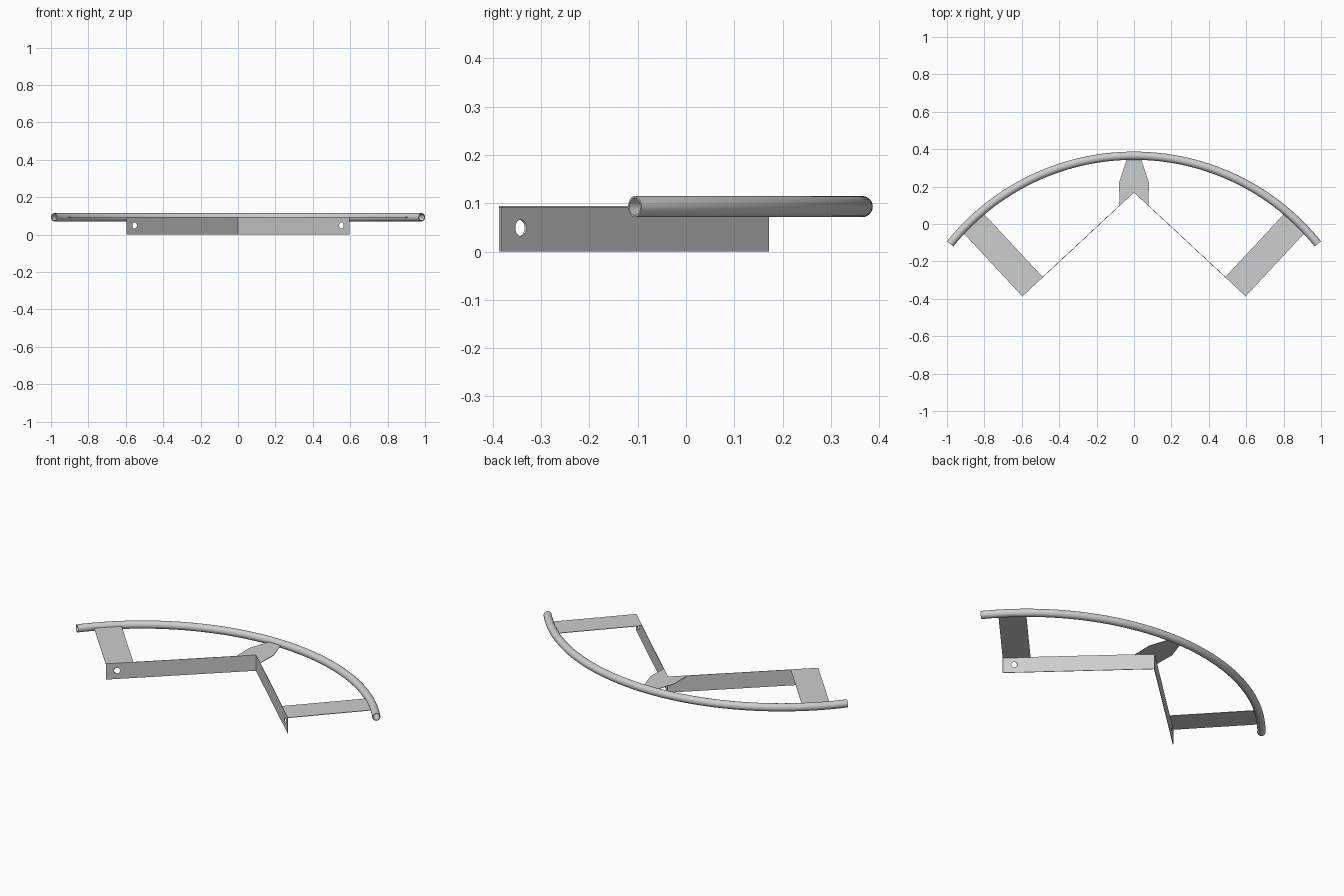
import bpy, bmesh
from math import sin, cos, pi, asin
from mathutils import Vector

if "Cube" in bpy.data.objects:
    bpy.data.objects.remove(bpy.data.objects["Cube"])

steel = bpy.data.materials.new("galvanised grey")
steel.diffuse_color = (0.60, 0.62, 0.62, 1)
steel.use_nodes = True
steel.node_tree.nodes["Principled BSDF"].inputs["Base Color"].default_value = steel.diffuse_color


def finish(name, bm):
    bmesh.ops.recalc_face_normals(bm, faces=bm.faces)
    me = bpy.data.meshes.new(name)
    bm.to_mesh(me)
    bm.free()
    me.materials.append(steel)
    ob = bpy.data.objects.new(name, me)
    bpy.context.collection.objects.link(ob)
    return ob


def sheet(name, loops, offset):
    """Flat sheet from an outline (and hole loops), thickened along offset."""
    bm = bmesh.new()
    edges = []
    for pts in loops:
        vs = [bm.verts.new(p) for p in pts]
        edges += [bm.edges.new((vs[i - 1], vs[i])) for i in range(len(vs))]
    bmesh.ops.triangle_fill(bm, edges=edges, use_beauty=True)
    ext = bmesh.ops.extrude_face_region(bm, geom=bm.faces[:], use_keep_orig=True)
    moved = [g for g in ext["geom"] if isinstance(g, bmesh.types.BMVert)]
    bmesh.ops.translate(bm, verts=moved, vec=offset)
    return finish(name, bm)


# Curved hollow rail
R, CY, ZC = 1.261, -0.896, 0.093
A = asin(0.983 / R)
SEG, SIDES = 64, 24
bm = bmesh.new()
walls = []
for r in (0.022, 0.018):
    rings = []
    for i in range(SEG + 1):
        a = -A + 2 * A * i / SEG
        ring = []
        for j in range(SIDES):
            t = 2 * pi * j / SIDES
            d = R + r * cos(t)
            ring.append(bm.verts.new((d * sin(a), CY + d * cos(a), ZC + r * sin(t))))
        rings.append(ring)
    for p, q in zip(rings, rings[1:]):
        for j in range(SIDES):
            bm.faces.new((p[j - 1], p[j], q[j], q[j - 1]))
    walls.append(rings)
for end in (0, -1):
    o, n = walls[0][end], walls[1][end]
    for j in range(SIDES):
        bm.faces.new((o[j - 1], o[j], n[j], n[j - 1]))
rail = finish("curved_rail", bm)
bpy.context.view_layer.objects.active = rail
rail.select_set(True)
bpy.ops.object.shade_smooth_by_angle()

# V-shaped mounting plates and end arms, mirrored left and right
TOP, T = 0.094, 0.003
apex, tip = Vector((0, 0.168)), Vector((0.597, -0.387))
d = (tip - apex).normalized()
n = Vector((-d.y, d.x))
for side, s in (("left", -1), ("right", 1)):
    def P(v, z):
        return (s * v.x, v.y, z)
    hole_c = tip - d * 0.060
    hole = [P(hole_c + d * 0.017 * cos(k * pi / 12), 0.049 + 0.017 * sin(k * pi / 12))
            for k in range(24)]
    sheet(side + "_mounting_plate",
          [[P(apex, 0), P(tip, 0), P(tip, TOP), P(apex, TOP)], hole], (0, 0.004, 0))
    inner = tip - d * 0.15
    sheet(side + "_arm",
          [[P(tip, TOP - T), P(inner, TOP - T),
            P(inner + n * 0.465, TOP - T), P(tip + n * 0.465, TOP - T)]], (0, 0, T))

# Central gusset joining the V to the rail
half = [(0.077, 0.098), (0.08, 0.22), (0.037, 0.35)]
outline = [(0, 0.170)] + half + [(-x, y) for x, y in reversed(half)]
sheet("centre_gusset", [[(x, y, TOP - T) for x, y in outline]], (0, 0, T))
